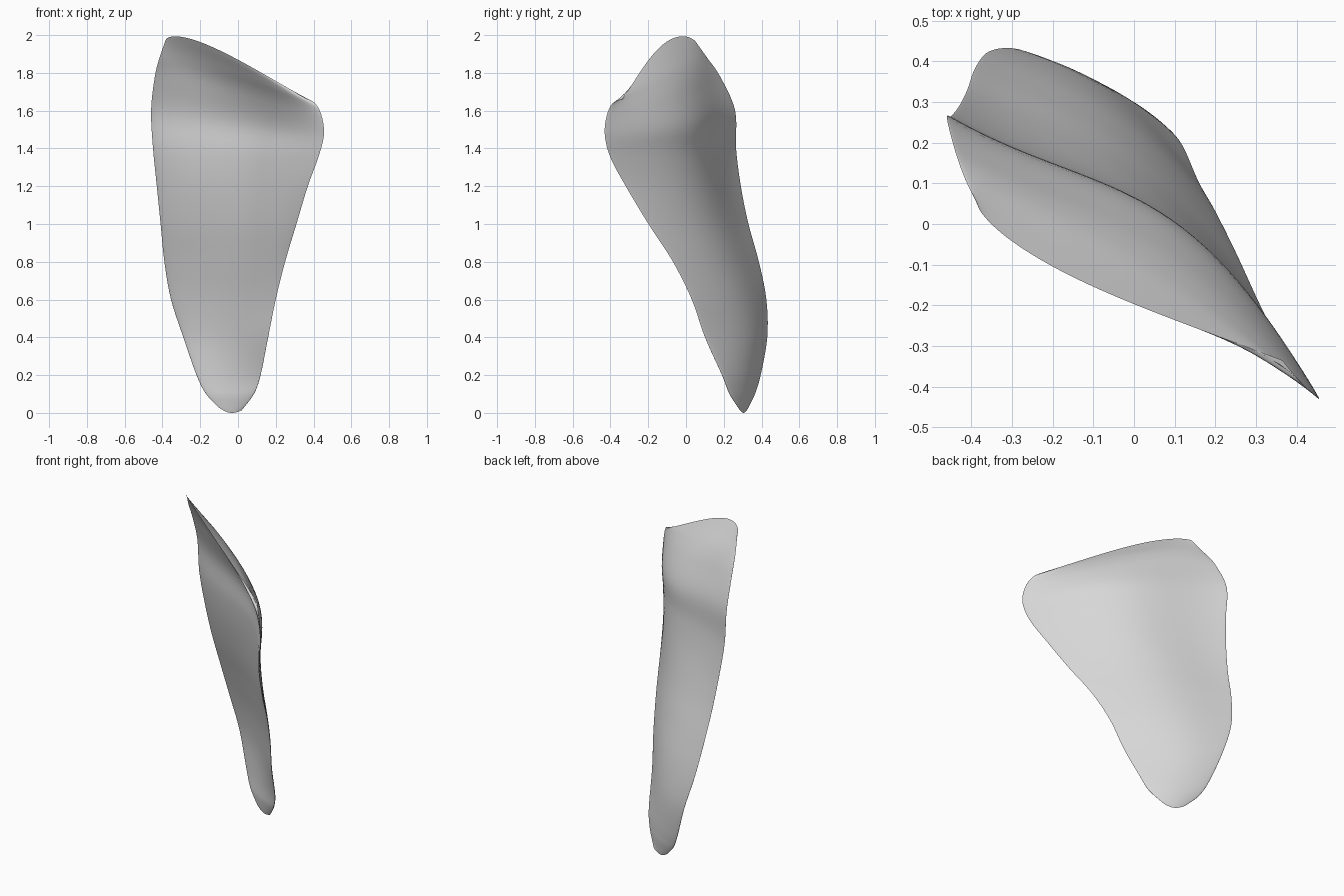
import bpy, bmesh, math
from mathutils import Vector as V

if "Cube" in bpy.data.objects:
    bpy.data.objects.remove(bpy.data.objects["Cube"])

# Cross rows from the rounded foot to the folded top edge:
# left edge point, right edge point, (skew of bow, bow in y, bow in z)
ROWS = [
    ((-.10, .33, .025), (.02, .285, .012), (1, .00, -.02)),
    ((-.17, .365, .10), (.085, .23, .10), (1, .01, -.01)),
    ((-.22, .395, .20), (.12, .19, .20), (1, .02, 0)),
    ((-.29, .43, .40), (.16, .10, .40), (1.1, .045, 0)),
    ((-.355, .425, .60), (.20, .03, .60), (1.2, .055, 0)),
    ((-.39, .385, .80), (.25, -.07, .80), (1.3, .065, 0)),
    ((-.41, .33, 1.0), (.31, -.20, 1.0), (1.4, .09, 0)),
    ((-.43, .29, 1.2), (.37, -.32, 1.2), (1.5, .12, 0)),
    ((-.45, .265, 1.4), (.425, -.40, 1.35), (1.5, .14, 0)),
    ((-.46, .26, 1.6), (.455, -.43, 1.47), (1.5, .145, 0)),
    ((-.44, .18, 1.78), (.443, -.42, 1.57), (1.3, .10, .01)),
    ((-.415, .11, 1.88), (.41, -.39, 1.635), (.9, .035, .035)),
    ((-.385, .05, 1.965), (.365, -.335, 1.66), (.55, -.06, .072)),
]
STEPS, COLS, HALF_THICK = 5, 48, 0.015


def catmull(a, b, c, d, t):
    return 0.5 * (2 * b + (c - a) * t + (2 * a - 5 * b + 4 * c - d) * t * t
                  + (3 * b - a - 3 * c + d) * t ** 3)


def row_at(s):
    """Smoothly interpolated left, right and bow at row position s."""
    i = min(int(s), len(ROWS) - 2)
    pick = [ROWS[max(0, min(len(ROWS) - 1, i + k))] for k in (-1, 0, 1, 2)]
    return [catmull(*[V(r[n]) for r in pick], s - i) for n in range(3)]


# Thin lens-shaped blade: a front and a back skin meeting at the rim
bm = bmesh.new()
total = (len(ROWS) - 1) * STEPS
for side in (-1, 1):
    grid = []
    for j in range(total + 1):
        left, right, bow = row_at(j / STEPS)
        skew, bow = bow.x, V((0, bow.y, bow.z))
        rim_v = max(0, min(1, 4 * math.sin(math.pi * j / total)))
        line = []
        for k in range(COLS + 1):
            t = (1 - math.cos(math.pi * k / COLS)) / 2   # denser at the rims
            p = left.lerp(right, t) + bow * math.sin(math.pi * t ** skew)
            rim = math.sqrt(max(0, math.sin(math.pi * t))) * rim_v
            p += V((.55, .8, .2)) * (side * HALF_THICK * rim)
            line.append(bm.verts.new(p))
        grid.append(line)
    for a, b in zip(grid, grid[1:]):
        for k in range(COLS):
            quad = [a[k], a[k + 1], b[k + 1], b[k]]
            bm.faces.new(quad if side < 0 else quad[::-1])
bmesh.ops.remove_doubles(bm, verts=bm.verts, dist=1e-5)
bmesh.ops.recalc_face_normals(bm, faces=bm.faces)

# Stand it on the ground
low = min(v.co.z for v in bm.verts)
bmesh.ops.translate(bm, verts=bm.verts, vec=(0, 0, -low))

mesh = bpy.data.meshes.new("blade")
bm.to_mesh(mesh)
bm.free()
blade = bpy.data.objects.new("blade", mesh)
bpy.context.collection.objects.link(blade)

mat = bpy.data.materials.new("light grey")
mat.diffuse_color = (0.68, 0.68, 0.68, 1)
mat.use_nodes = True
mat.node_tree.nodes["Principled BSDF"].inputs["Base Color"].default_value = mat.diffuse_color
mesh.materials.append(mat)

bpy.context.view_layer.objects.active = blade
blade.select_set(True)
bpy.ops.object.shade_smooth_by_angle(angle=math.radians(50))
